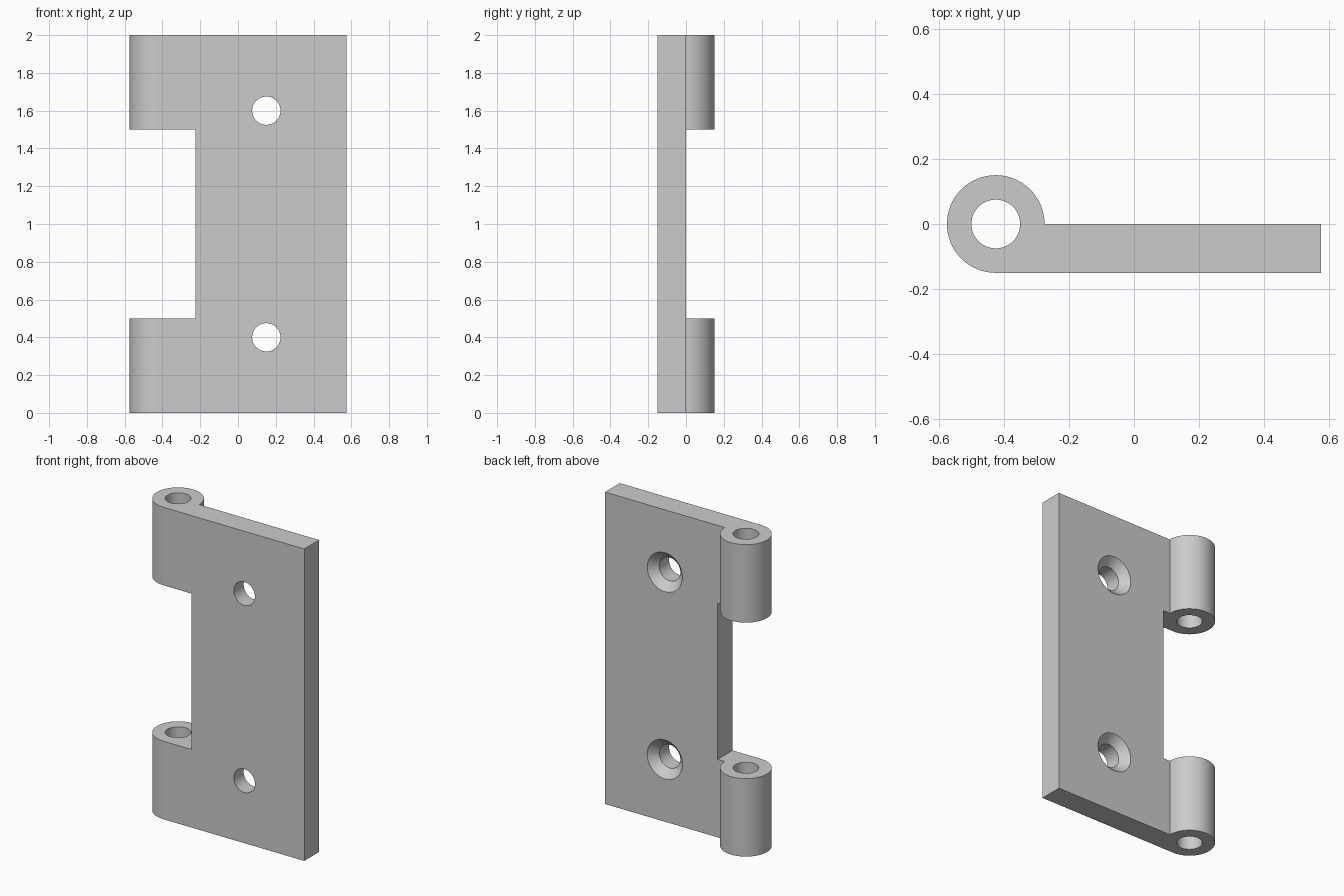
import bpy, bmesh, math
from mathutils import Matrix, Vector

if "Cube" in bpy.data.objects:
    bpy.data.objects.remove(bpy.data.objects["Cube"])

HEIGHT = 2.0
EDGE_X = 0.575        # outer edge of the leaf
PIN_X = -0.425        # knuckle axis
KNUCKLE_R, BORE_R = 0.15, 0.075
NOTCH_X = -0.225
SCREW_X = 0.15
ARC_STEPS = 72

grey = bpy.data.materials.new("plain_grey")
grey.use_nodes = True
colour = (0.6, 0.6, 0.6, 1)
grey.diffuse_color = colour
grey.node_tree.nodes["Principled BSDF"].inputs["Base Color"].default_value = colour


def make_object(name, bm):
    bmesh.ops.recalc_face_normals(bm, faces=bm.faces)
    mesh = bpy.data.meshes.new(name)
    bm.to_mesh(mesh)
    bm.free()
    obj = bpy.data.objects.new(name, mesh)
    bpy.context.collection.objects.link(obj)
    mesh.materials.append(grey)
    return obj


def extrude_profile(name, points, z0, z1):
    bm = bmesh.new()
    face = bm.faces.new([bm.verts.new((x, y, z0)) for x, y in points])
    new = bmesh.ops.extrude_face_region(bm, geom=[face])["geom"]
    verts = [v for v in new if isinstance(v, bmesh.types.BMVert)]
    bmesh.ops.translate(bm, verts=verts, vec=(0, 0, z1 - z0))
    return make_object(name, bm)


def arc(radius, start, end, steps):
    angles = [math.radians(start + (end - start) * i / steps) for i in range(steps + 1)]
    return [(PIN_X + radius * math.cos(a), radius * math.sin(a)) for a in angles]


def screw_cutter(z):
    # Straight hole widening to a countersink on the back, revolved about y
    profile = [(0, -0.3), (BORE_R, -0.3), (BORE_R, -0.05), (0.175, 0.05), (0, 0.05)]
    bm = bmesh.new()
    verts = [bm.verts.new((r, y, 0)) for r, y in profile]
    edges = [bm.edges.new(pair) for pair in zip(verts, verts[1:])]
    bmesh.ops.spin(bm, geom=verts + edges, cent=(0, 0, 0), axis=(0, 1, 0),
                   angle=math.tau, steps=48)
    bmesh.ops.remove_doubles(bm, verts=bm.verts, dist=1e-5)
    bmesh.ops.translate(bm, verts=bm.verts, vec=(SCREW_X, 0, z))
    return make_object("screw_cutter", bm)


# Leaf and rolled knuckle share one cross-section
outline = arc(KNUCKLE_R, 270, 0, ARC_STEPS)
outline += [(EDGE_X, 0), (EDGE_X, -KNUCKLE_R)]
hinge = extrude_profile("hinge_leaf", outline, 0, HEIGHT)

# Pin bore, gap between the knuckles, and the two screw holes
cutters = [
    extrude_profile("bore_cutter", arc(BORE_R, 0, 360, 48)[:-1], -0.2, HEIGHT + 0.2),
    extrude_profile("gap_cutter", [(-1, -0.4), (NOTCH_X, -0.4), (NOTCH_X, 0.4), (-1, 0.4)],
                    0.5, 1.5),
    screw_cutter(0.4),
    screw_cutter(1.6),
]
bpy.ops.object.select_all(action='DESELECT')
hinge.select_set(True)
bpy.context.view_layer.objects.active = hinge
for cutter in cutters:
    cutter.hide_render = True
    mod = hinge.modifiers.new(cutter.name, 'BOOLEAN')
    mod.operation, mod.solver, mod.object = 'DIFFERENCE', 'EXACT', cutter
    bpy.ops.object.modifier_apply(modifier=mod.name)
for cutter in cutters:
    bpy.data.objects.remove(cutter)

# Smooth the round walls, keep the large plane faces flat
bpy.ops.object.shade_smooth_by_angle(angle=math.radians(30))
for poly in hinge.data.polygons:
    if poly.area > 0.04:
        poly.use_smooth = False
